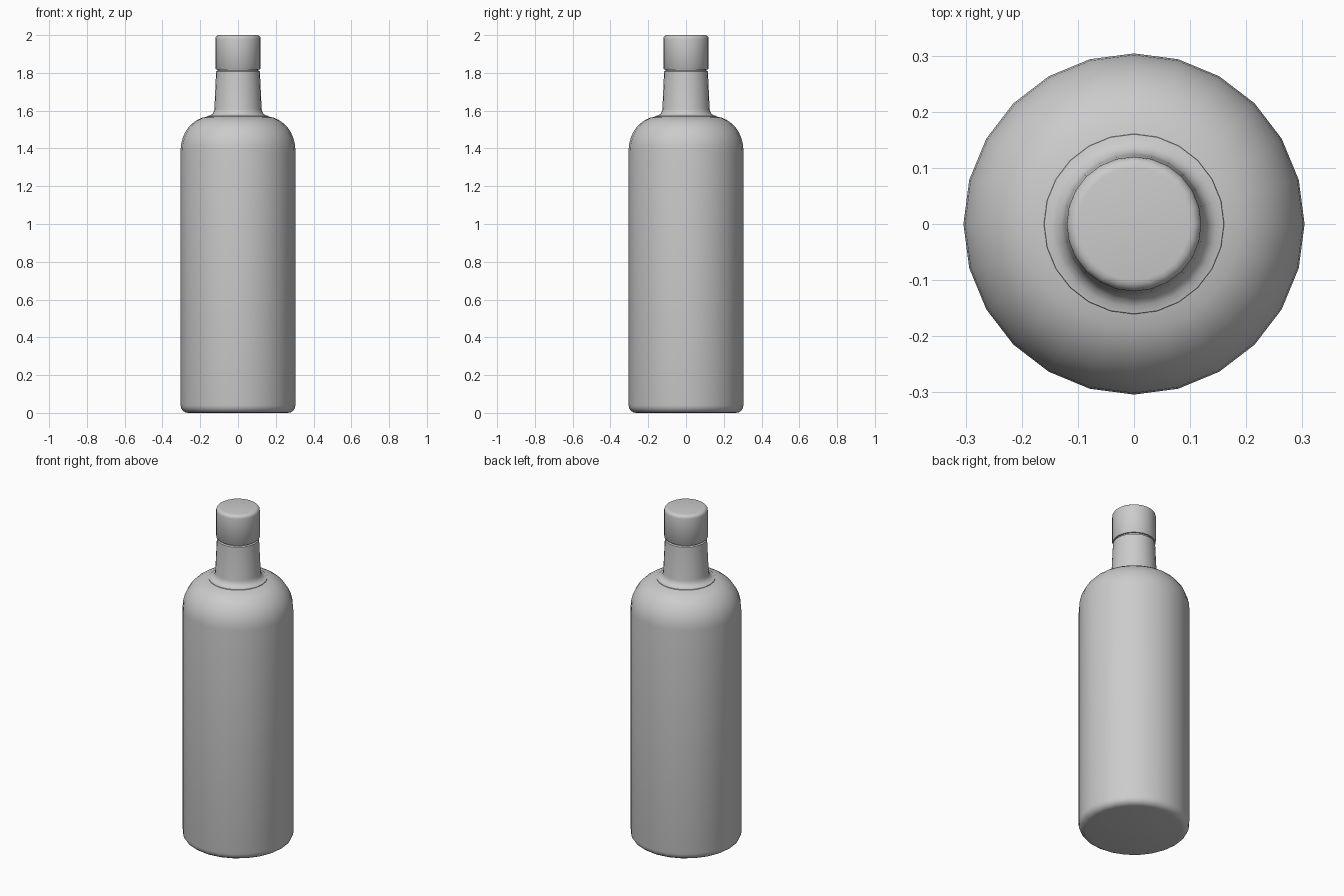
import bpy, bmesh, math

if "Cube" in bpy.data.objects:
    bpy.data.objects.remove(bpy.data.objects["Cube"], do_unlink=True)

SIDES = 24

grey = bpy.data.materials.new("plain_grey")
grey.use_nodes = True
colour = (0.6, 0.6, 0.6, 1.0)
grey.diffuse_color = colour
grey.node_tree.nodes["Principled BSDF"].inputs["Base Color"].default_value = colour


def arc(cx, cz, rx, rz, start, end, steps):
    """Points (radius, height) along an elliptical arc, angles in degrees."""
    angles = [math.radians(start + (end - start) * i / steps) for i in range(steps + 1)]
    return [(cx + rx * math.cos(a), cz + rz * math.sin(a)) for a in angles]


def lathe(name, profile):
    """Turn a bottom-to-top profile round z and close both ends."""
    bm = bmesh.new()
    rings = []
    for r, z in profile:
        rings.append([bm.verts.new((r * math.cos(math.tau * i / SIDES),
                                    r * math.sin(math.tau * i / SIDES), z))
                      for i in range(SIDES)])
    for low, high in zip(rings, rings[1:]):
        for i in range(SIDES):
            j = (i + 1) % SIDES
            bm.faces.new((low[i], low[j], high[j], high[i]))
    bm.faces.new(rings[0][::-1])
    bm.faces.new(rings[-1])
    mesh = bpy.data.meshes.new(name)
    bm.to_mesh(mesh)
    bm.free()
    mesh.materials.append(grey)
    obj = bpy.data.objects.new(name, mesh)
    bpy.context.collection.objects.link(obj)
    bpy.ops.object.select_all(action='DESELECT')
    obj.select_set(True)
    bpy.context.view_layer.objects.active = obj
    bpy.ops.object.shade_smooth_by_angle(angle=math.radians(40))
    return obj


# Glass: rounded foot, straight wall, domed shoulder, flared neck, lip
lathe("bottle_body",
      arc(0.264, 0.04, 0.04, 0.04, -90, 0, 4)
      + arc(0.144, 1.39, 0.16, 0.18, 0, 84, 8)
      + arc(0.160, 1.61, 0.035, 0.038, 270, 180, 4)
      + [(0.116, 1.808), (0.108, 1.812), (0.108, 1.83)])

# Stopper: straight sides with a rounded top edge
lathe("bottle_cap",
      [(0.106, 1.818), (0.116, 1.818), (0.120, 1.823)]
      + arc(0.100, 1.98, 0.02, 0.02, 0, 90, 4))
